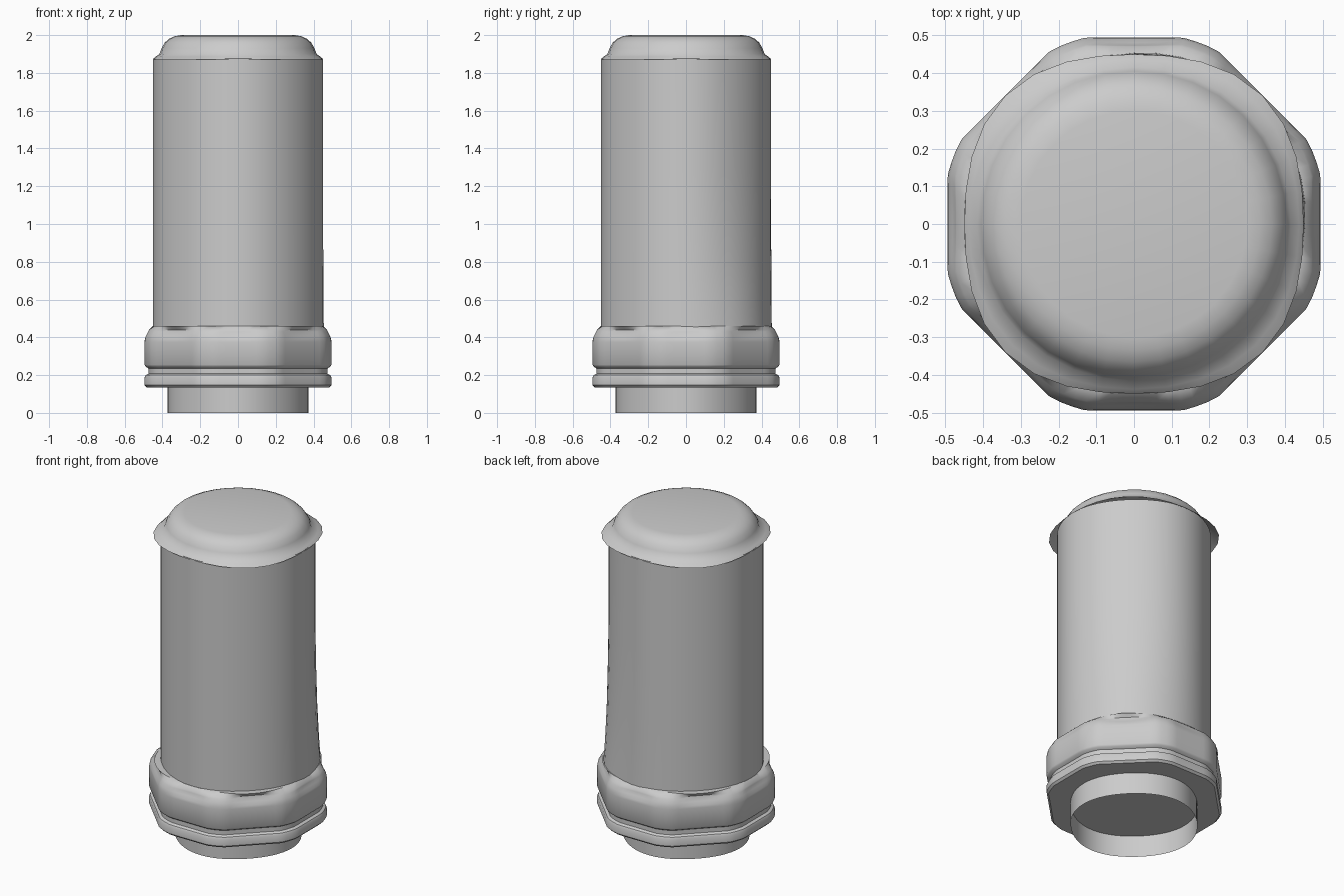
import bpy, bmesh
from math import sin, cos, pi, radians, exp

if "Cube" in bpy.data.objects:
    bpy.data.objects.remove(bpy.data.objects["Cube"])


def loft(name, rows, n, cap_top=False, cap_bottom=False, angle=35):
    """Rows are (z, radius function of angle), from bottom to top."""
    bm = bmesh.new()
    rings = []
    for z, f in rows:
        ring = []
        for i in range(n):
            a = 2 * pi * i / n
            r = f(a)
            ring.append(bm.verts.new((r * cos(a), r * sin(a), z)))
        rings.append(ring)
    for lo, hi in zip(rings, rings[1:]):
        for i in range(n):
            j = (i + 1) % n
            bm.faces.new((lo[i], lo[j], hi[j], hi[i]))
    if cap_top:
        bm.faces.new(rings[-1])
    if cap_bottom:
        bm.faces.new(rings[0][::-1])
    me = bpy.data.meshes.new(name)
    bm.to_mesh(me)
    bm.free()
    ob = bpy.data.objects.new(name, me)
    bpy.context.collection.objects.link(ob)
    bpy.ops.object.select_all(action='DESELECT')
    ob.select_set(True)
    bpy.context.view_layer.objects.active = ob
    bpy.ops.object.shade_smooth_by_angle(angle=radians(angle))
    return ob


def four_way(axis, diagonal):
    """Radius that eases between the axes and the diagonals."""
    return lambda a: axis + (diagonal - axis) * sin(2 * a) ** 2


def octagon(inset=0.0, dent=0.0):
    """Octagon with rounded corners and optional dents in each flat."""
    def f(a):
        k = round(a / (pi / 4))
        d = a - k * pi / 4
        apothem = 0.495 if k % 2 == 0 else 0.482
        r = min(apothem / cos(d), 0.511) - inset
        return r - dent * max(0.0, 1 - (d / radians(17)) ** 2)
    return f


# Open pipe at the foot
pipe = four_way(0.372, 0.358)
loft("foot_pipe", [(0, pipe), (0.14, pipe)], 64)

# Grooved octagonal collar with dents around its shoulder
loft("collar", [
    (0.135, octagon(0.012)), (0.147, octagon()), (0.188, octagon()),
    (0.2, octagon(0.006)), (0.208, octagon(0.022)), (0.235, octagon(0.022)),
    (0.245, octagon(0.006)), (0.255, octagon()), (0.375, octagon()),
    (0.39, octagon(0.002)), (0.41, octagon(0.006, 0.008)),
    (0.43, octagon(0.018, 0.004)), (0.44, octagon(0.024)),
    (0.46, four_way(0.45, 0.475)), (0.46, four_way(0.42, 0.42)),
], 96, cap_bottom=True)

# Main barrel, flaring a little at the base on one diagonal
barrel = four_way(0.45, 0.436)


def flared(amount):
    def f(a):
        d = (a - pi / 4 + pi) % (2 * pi) - pi
        return barrel(a) + amount * exp(-(d / 0.55) ** 2)
    return f


loft("barrel", [(0.455, flared(0.032)), (0.6, flared(0.022)),
                (0.8, flared(0.012)), (1.05, flared(0.005)),
                (1.3, barrel), (1.875, barrel)], 48)

# Rounded cap with a thin overhanging brim
loft("cap", [(1.87, four_way(0.45, 0.482)), (1.885, four_way(0.438, 0.455)),
             (1.9, four_way(0.416, 0.42)), (1.93, four_way(0.405, 0.408)),
             (1.96, four_way(0.388, 0.388)), (1.98, four_way(0.366, 0.366)),
             (1.994, four_way(0.335, 0.335)), (2.0, four_way(0.3, 0.3))],
     32, cap_top=True, angle=60)
